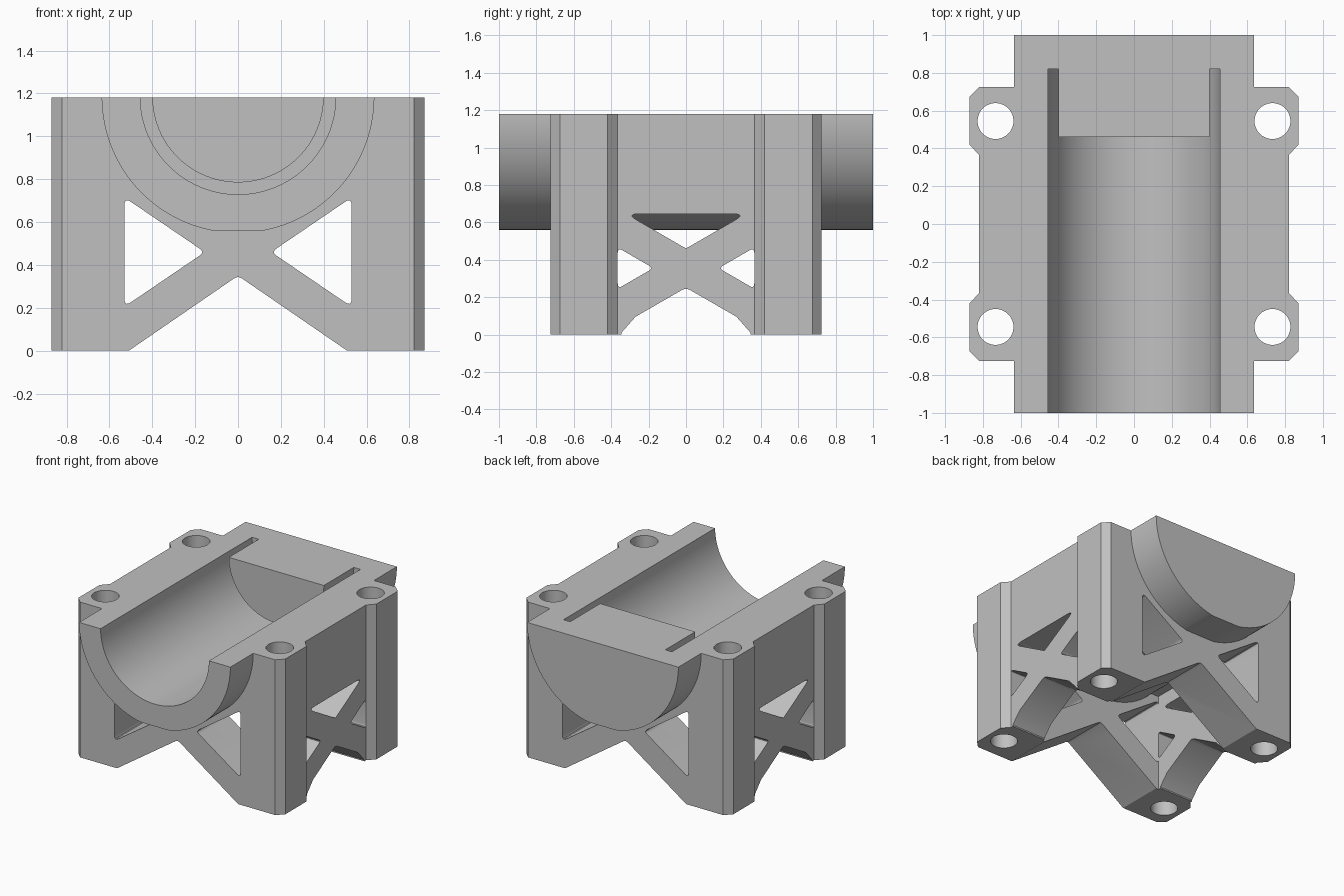
import bpy, bmesh, math
from mathutils import Vector

if "Cube" in bpy.data.objects:
    bpy.data.objects.remove(bpy.data.objects["Cube"])

TOP = 1.18          # height of the flat deck
AXIS = 1.185        # height of the barrel axis

grey = bpy.data.materials.new("plain_grey")
grey.use_nodes = True
grey.diffuse_color = (0.53, 0.53, 0.53, 1)
grey.node_tree.nodes["Principled BSDF"].inputs["Base Color"].default_value = (0.53, 0.53, 0.53, 1)


def fillet(points, r, steps=5):
    """Round every corner of a closed 2D outline."""
    pts = [Vector(p) for p in points]
    out = []
    for i, p in enumerate(pts):
        a = (pts[i - 1] - p).normalized()
        b = (pts[(i + 1) % len(pts)] - p).normalized()
        t = r / math.tan(a.angle(b) / 2)
        for k in range(steps + 1):
            s = k / steps
            out.append(p + a * t * (1 - s) ** 2 + b * t * s ** 2)
    return out


def circle(r, cu=0.0, cv=0.0, n=96):
    return [(cu + r * math.cos(math.tau * i / n), cv + r * math.sin(math.tau * i / n))
            for i in range(n)]


def prism(name, outline, axis, lo, hi):
    """Extrude a 2D outline along x, y or z."""
    place = {"x": lambda u, v, d: (d, u, v),
             "y": lambda u, v, d: (u, d, v),
             "z": lambda u, v, d: (u, v, d)}[axis]
    bm = bmesh.new()
    face = bm.faces.new([bm.verts.new(place(u, v, lo)) for u, v in outline])
    ext = bmesh.ops.extrude_face_region(bm, geom=[face])
    moved = [g for g in ext["geom"] if isinstance(g, bmesh.types.BMVert)]
    bmesh.ops.translate(bm, verts=moved, vec=place(0, 0, hi - lo))
    bmesh.ops.recalc_face_normals(bm, faces=bm.faces)
    mesh = bpy.data.meshes.new(name)
    bm.to_mesh(mesh)
    bm.free()
    mesh.materials.append(grey)
    ob = bpy.data.objects.new(name, mesh)
    bpy.context.scene.collection.objects.link(ob)
    return ob


def rect(u, v0, v1):
    return [(-u, v0), (u, v0), (u, v1), (-u, v1)]


def combine(target, tool, operation):
    """Apply a boolean and discard the helper."""
    tool.hide_render = True
    mod = target.modifiers.new("bool", "BOOLEAN")
    mod.operation, mod.solver, mod.object = operation, "EXACT", tool
    dg = bpy.context.evaluated_depsgraph_get()
    new = bpy.data.meshes.new_from_object(target.evaluated_get(dg))
    target.modifiers.clear()
    target.data = new
    bpy.data.objects.remove(tool)


def cut(tool):
    combine(body, tool, "DIFFERENCE")


def join(tool):
    combine(body, tool, "UNION")


# Block with four chamfered corner pads
quarter = [(0.82, 0.365), (0.87, 0.42), (0.87, 0.675), (0.82, 0.725)]
right_side = [(x, -y) for x, y in reversed(quarter)] + quarter
plan = right_side + [(-x, -y) for x, y in right_side]
body = prism("cradle_body", plan, "z", 0, 1.3)

# Hollow underside
cut(prism("cavity", rect(0.53, -0.365, 0.365), "z", -0.1, 0.75))

# Arches under the end walls and the side walls
cut(prism("end_arch", [(-0.655, -0.1), (0.655, -0.1), (0.02, 0.336), (0, 0.345), (-0.02, 0.336)],
          "y", -1, 1))
side_arch = [(0.345, -0.1), (0.345, 0.01), (0.27, 0.095), (0.02, 0.239), (0, 0.245)]
cut(prism("side_arch", side_arch + [(-y, z) for y, z in reversed(side_arch[:-1])], "x", -1, 1))

# Rounded triangular windows that leave crossed braces
for s in (-1, 1):
    cut(prism("end_window", fillet([(s * 0.53, 0.715), (s * 0.155, 0.46), (s * 0.53, 0.205)], 0.02),
              "y", -1, 1))
    cut(prism("side_window", fillet([(s * 0.365, 0.465), (s * 0.175, 0.355), (s * 0.365, 0.245)], 0.016),
              "x", -1, 1))
cut(prism("upper_window", fillet([(-0.32, 0.645), (0.32, 0.645), (0, 0.46)], 0.018), "x", -1, 1))

# Barrel with a flattened bottom
barrel = [(x, max(z, 0.56)) for x, z in circle(0.636, 0, AXIS, 128)]
join(prism("barrel", barrel, "y", -1, 1))

# Bore, and the plug that leaves a narrow groove at the back
cut(prism("bore", circle(0.456, 0, AXIS), "y", -1.1, 0.82))
join(prism("plug", circle(0.4, 0, AXIS), "y", 0.46, 0.9))

# Bolt holes through the corner pads
for sx in (-1, 1):
    for sy in (-1, 1):
        cut(prism("bolt_hole", circle(0.095, sx * 0.733, sy * 0.545, 48), "z", -0.1, 1.5))

# Flat deck
cut(prism("deck_trim", rect(1.2, -1.2, 1.2), "z", TOP, 2.2))

bpy.ops.object.select_all(action="DESELECT")
body.select_set(True)
bpy.context.view_layer.objects.active = body
bpy.ops.object.shade_smooth_by_angle(angle=math.radians(25))
